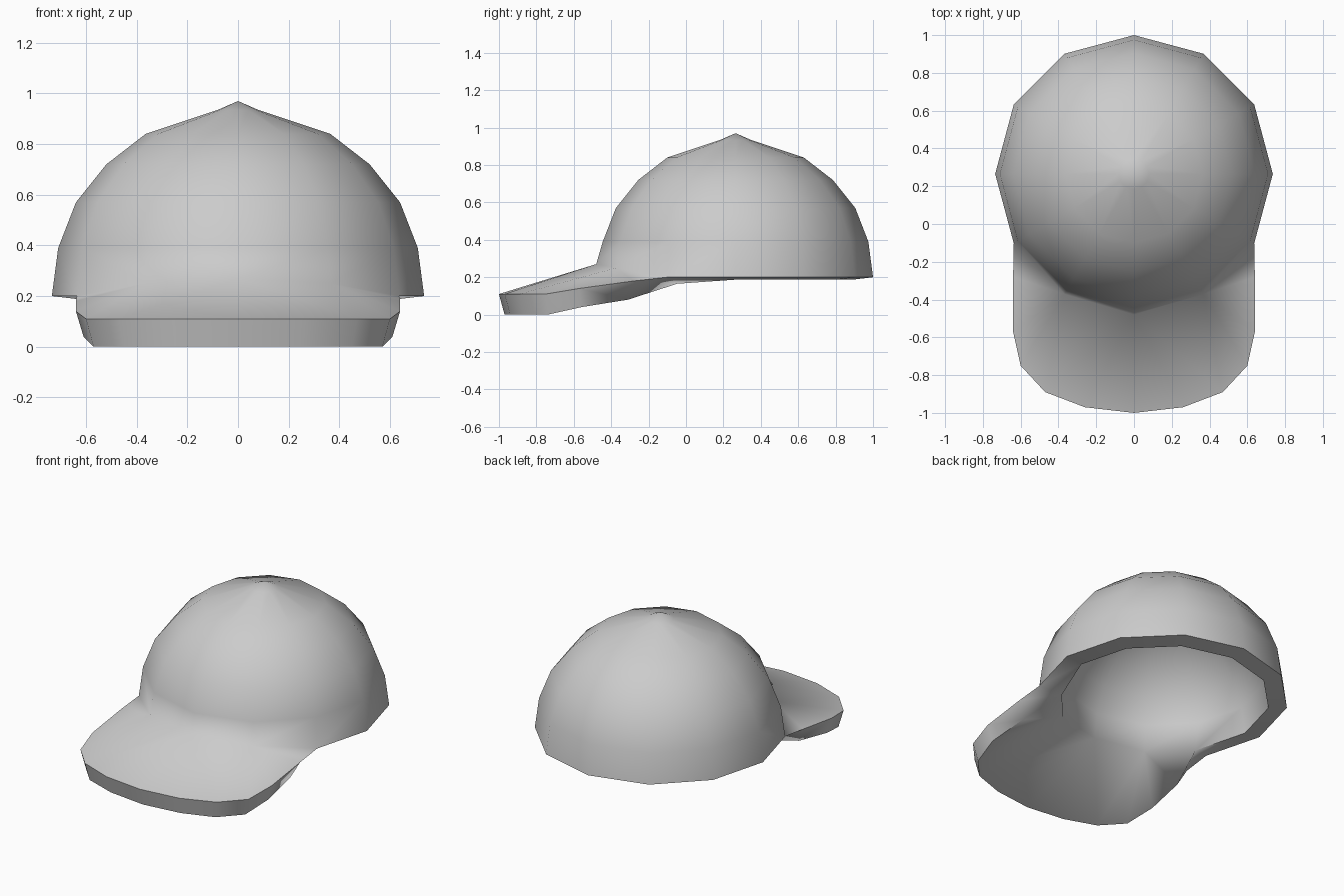
import bpy
import bmesh
from math import sin, cos, pi, radians

cube = bpy.data.objects.get("Cube")
if cube:
    bpy.data.objects.remove(cube)

CENTRE_Y = 0.265
HALF = 6  # half of the twelve crown sides, from front to back

fabric = bpy.data.materials.new("light grey fabric")
fabric.use_nodes = True
GREY = (0.6, 0.6, 0.6, 1)
fabric.diffuse_color = GREY
fabric.node_tree.nodes["Principled BSDF"].inputs["Base Color"].default_value = GREY

bm = bmesh.new()


def ring(radius, z, front_z=()):
    """Half ring of vertices; front_z overrides the heights nearest the front."""
    verts = []
    for k in range(HALF + 1):
        a = pi * k / HALF
        h = front_z[k] if k < len(front_z) else z
        x = 0 if k in (0, HALF) else radius * sin(a)
        verts.append(bm.verts.new((x, CENTRE_Y - radius * cos(a), h)))
    return verts


def bridge(a, b):
    for k in range(len(a) - 1):
        bm.faces.new((a[k], a[k + 1], b[k + 1], b[k]))


def dome(profile, apex_z, front_z):
    """Half dome; returns its lowest ring."""
    rings = [ring(r, z, front_z if i == 0 else ()) for i, (r, z) in enumerate(profile)]
    for low, high in zip(rings, rings[1:]):
        bridge(low, high)
    apex = bm.verts.new((0, CENTRE_Y, apex_z))
    for k in range(HALF):
        bm.faces.new((rings[-1][k], rings[-1][k + 1], apex))
    return rings[0]


# Crown: outer shell and thick lining
outer = dome([(0.735, 0.2), (0.71, 0.39), (0.64, 0.57), (0.52, 0.72), (0.365, 0.84),
              (0.08, 0.935)], 0.97, (0.27, 0.25))
outer[0].co.y = -0.48
lining = dome([(0.625, 0.187), (0.6, 0.35), (0.54, 0.505), (0.44, 0.63), (0.31, 0.735)],
              0.85, (0.2, 0.185, 0.165))
lining[2].co.x = 0.51

# Flat rim under the sides and back
bridge(outer[2:], lining[2:])


def brim_sheet(edge, crown):
    """Fan the brim edge onto the three front crown vertices."""
    points = [bm.verts.new(p) for p in edge] + [crown[2]]
    join = (0, 0, 1, 1, 1, 1, 2)
    for j in range(len(points) - 1):
        a, b = crown[join[j]], crown[join[j + 1]]
        corners = [a, points[j], points[j + 1]]
        if b not in corners:
            corners.append(b)
        bm.faces.new(corners)
    return points


# Brim: top, underside and edge
top = brim_sheet([(0, -1, 0.11), (0.26, -0.97, 0.11), (0.47, -0.89, 0.11),
                  (0.6, -0.75, 0.11), (0.64, -0.57, 0.14), (0.64, -0.28, 0.18)], outer)
under = brim_sheet([(0, -0.97, 0), (0.25, -0.94, 0), (0.45, -0.87, 0),
                    (0.57, -0.74, 0), (0.61, -0.56, 0.04), (0.59, -0.31, 0.08)], lining)
bridge(top, under)

# Turn every face outwards, judged by a wall of the outer crown
bmesh.ops.recalc_face_normals(bm, faces=bm.faces)
wall = next(f for f in outer[4].link_faces if f.calc_center_median().z > 0.25)
if wall.normal.y * (wall.calc_center_median().y - CENTRE_Y) < 0:
    bmesh.ops.reverse_faces(bm, faces=bm.faces)

mesh = bpy.data.meshes.new("cap")
bm.to_mesh(mesh)
bm.free()
mesh.materials.append(fabric)
cap = bpy.data.objects.new("cap", mesh)
bpy.context.collection.objects.link(cap)

# Mirror the half across the middle
mirror = cap.modifiers.new("mirror", "MIRROR")
mirror.use_clip = True

bpy.ops.object.select_all(action="DESELECT")
cap.select_set(True)
bpy.context.view_layer.objects.active = cap
bpy.ops.object.shade_smooth_by_angle(angle=radians(78))
